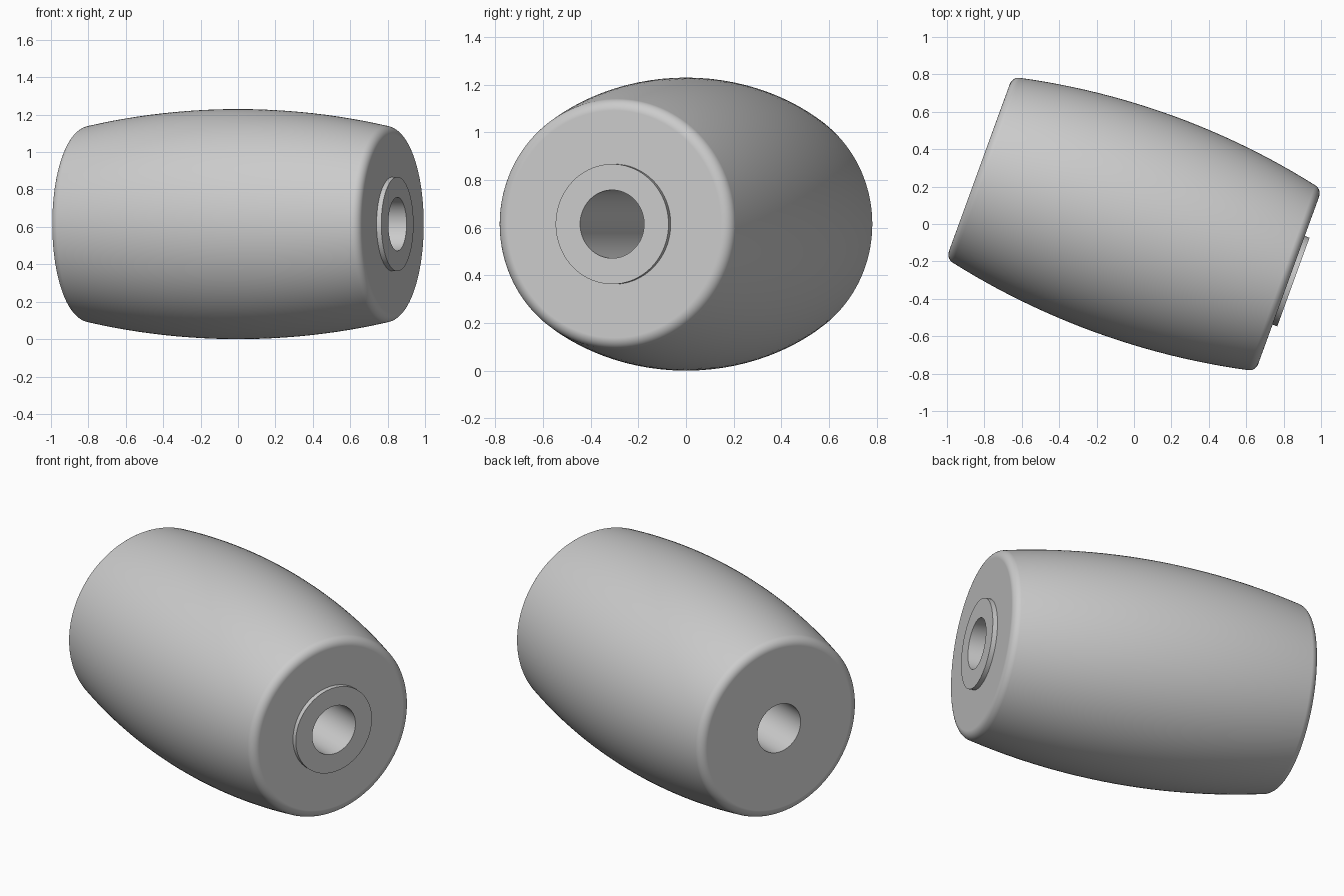
import bpy, bmesh
from math import sin, cos, pi, radians, sqrt
from mathutils import Matrix, Vector

cube = bpy.data.objects.get("Cube")
if cube:
    bpy.data.objects.remove(cube, do_unlink=True)

SEGMENTS = 128
BORE = 0.143          # bore radius
BELLY = 0.615         # largest radius, at the middle
HALF = 0.88           # half length of the body
FILLET = 0.05         # rounding of the end rims
ARC = 4.0             # radius of the bulging side
LEAN = radians(12.1)  # slope of the side where the rounding starts

grey = bpy.data.materials.new("plain_grey")
grey.use_nodes = True
grey.diffuse_color = (0.6, 0.6, 0.6, 1)
grey.node_tree.nodes["Principled BSDF"].inputs["Base Color"].default_value = (0.6, 0.6, 0.6, 1)

# The axis is level and turned 20 degrees in plan
PLACE = Matrix.Translation((0, 0, BELLY)) @ Matrix.Rotation(radians(-20), 4, "Z")


def lathe(name, profile):
    """Revolve a closed (axial, radius) profile around the tilted axis."""
    bm = bmesh.new()
    rings = [[bm.verts.new((x, r * cos(a), r * sin(a))) for x, r in profile]
             for a in (2 * pi * i / SEGMENTS for i in range(SEGMENTS))]
    n = len(profile)
    for i, ring in enumerate(rings):
        after = rings[(i + 1) % SEGMENTS]
        for j in range(n):
            k = (j + 1) % n
            bm.faces.new((ring[j], ring[k], after[k], after[j]))
    bmesh.ops.recalc_face_normals(bm, faces=bm.faces)
    mesh = bpy.data.meshes.new(name)
    bm.to_mesh(mesh)
    bm.free()
    mesh.materials.append(grey)
    obj = bpy.data.objects.new(name, mesh)
    bpy.context.collection.objects.link(obj)
    obj.matrix_world = PLACE
    bpy.ops.object.select_all(action="DESELECT")
    obj.select_set(True)
    bpy.context.view_layer.objects.active = obj
    bpy.ops.object.shade_smooth_by_angle(angle=radians(30))
    normals = obj.modifiers.new("flat_end_shading", "WEIGHTED_NORMAL")
    normals.keep_sharp = True
    return obj


# Half profile: bulging side, rounded rim, flat end, bore
half = []
edge = HALF - FILLET + FILLET * sin(LEAN)
for i in range(1, 13):
    x = edge * i / 12
    half.append((x, BELLY - ARC + sqrt(ARC * ARC - x * x)))
centre = Vector(half[-1]) - FILLET * Vector((sin(LEAN), cos(LEAN)))
for i in range(1, 11):
    a = LEAN + (pi / 2 - LEAN) * i / 10
    half.append((HALF - FILLET + FILLET * sin(a), centre.y + FILLET * cos(a)))
half.append((HALF, BORE))

# Barrel body with a bore through it
mirrored = [(-x, r) for x, r in reversed(half)]
lathe("barrel_body", mirrored + [(0, BELLY)] + half)

# Raised collar around the bore on one end
lathe("end_collar", [(HALF - 0.01, BORE), (HALF - 0.01, 0.252),
                     (HALF + 0.027, 0.252), (HALF + 0.027, BORE)])
